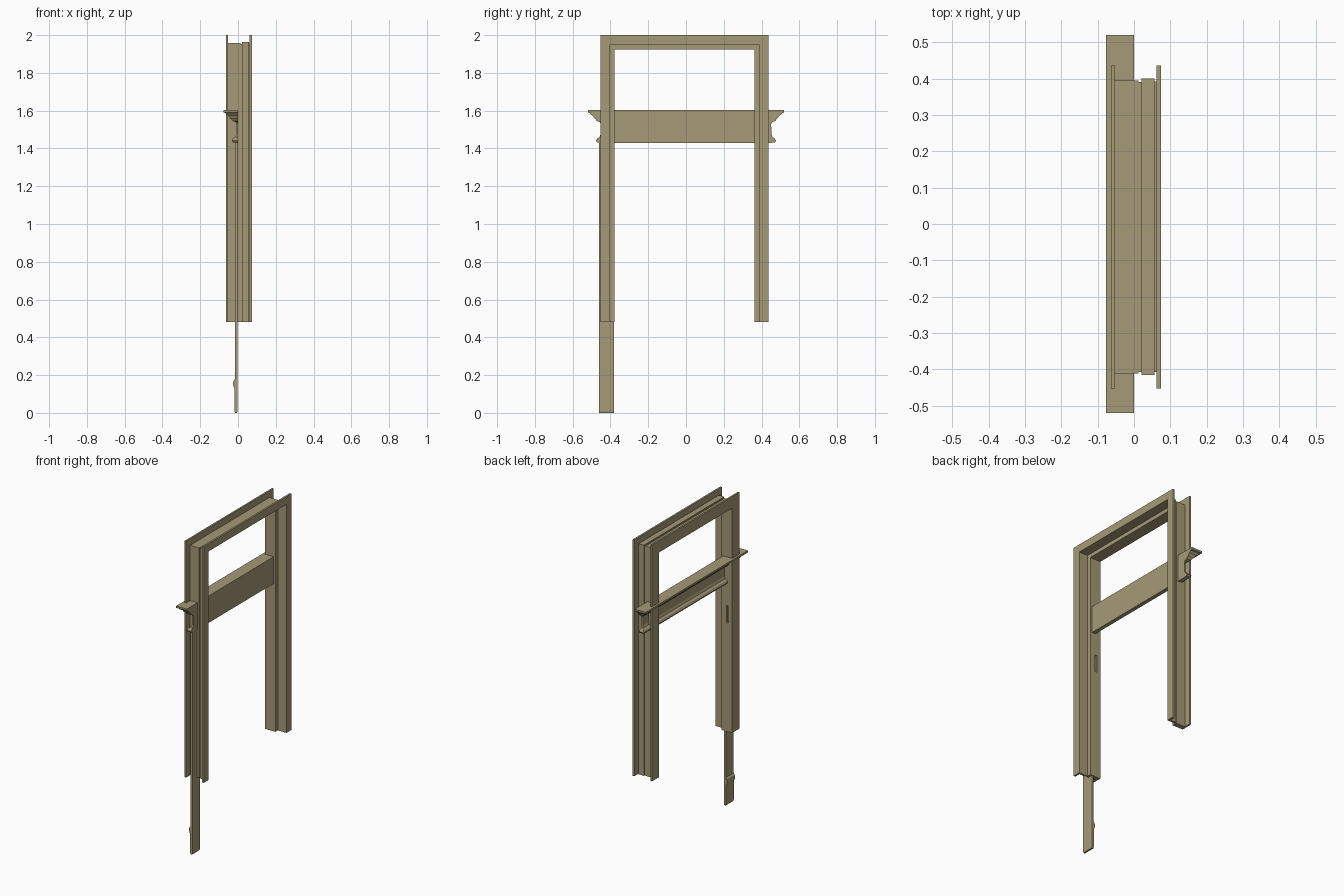
import bpy
import bmesh

cube = bpy.data.objects.get("Cube")
if cube:
    bpy.data.objects.remove(cube, do_unlink=True)

paint = bpy.data.materials.new("tan_paint")
paint.use_nodes = True
tan = (0.38, 0.32, 0.18, 1)
paint.diffuse_color = tan
paint.node_tree.nodes["Principled BSDF"].inputs["Base Color"].default_value = tan


def loft(name, rings):
    """Join closed rings of equal length into a capped solid."""
    bm = bmesh.new()
    loops = [[bm.verts.new(p) for p in ring] for ring in rings]
    n = len(loops[0])
    for a, b in zip(loops, loops[1:]):
        for i in range(n):
            j = (i + 1) % n
            bm.faces.new((a[i], a[j], b[j], b[i]))
    bm.faces.new(loops[0])
    bm.faces.new(loops[-1])
    bmesh.ops.recalc_face_normals(bm, faces=bm.faces)
    mesh = bpy.data.meshes.new(name)
    bm.to_mesh(mesh)
    bm.free()
    mesh.materials.append(paint)
    obj = bpy.data.objects.new(name, mesh)
    bpy.context.collection.objects.link(obj)
    return obj


# Door frame: jamb, stop and both casings swept as one mitred section
# (depth x, inset from the outer edge)
section = [(-.063, 0), (-.052, 0), (-.052, .042), (.012, .042),
           (.012, .046), (.02, .046), (.02, .037), (.057, .037),
           (.057, .045), (.062, .045), (.062, 0), (.074, 0),
           (.074, .05), (.012, .05), (.012, .075), (-.063, .075)]
centre, half, foot, top = -.008, .445, .48, 2.0
rings = []
for side, upper in ((-1, False), (-1, True), (1, True), (1, False)):
    rings.append([(x, centre + side * (half - o), top - o if upper else foot)
                  for x, o in section])
frame = loft("door_frame", rings)


def box_ring(x0, x1, y0, y1, z):
    return [(x0, y0, z), (x1, y0, z), (x1, y1, z), (x0, y1, z)]


# Latch slot recessed into the stop of one jamb
inner = centre - half + .075
cutter = loft("latch_slot_cutter",
              [box_ring(-.038, -.022, inner - .01, inner + .01, z)
               for z in (1.18, 1.29)])
cutter.hide_render = True
cutter.hide_viewport = True
cut = frame.modifiers.new("latch_slot", "BOOLEAN")
cut.operation = "DIFFERENCE"
cut.solver = "EXACT"
cut.object = cutter

# Cross moulding with returned ends (projection, height)
profile = [(.008, 1.43), (.029, 1.433), (.033, 1.442), (.027, 1.453),
           (.015, 1.46), (.009, 1.475), (.008, 1.53), (.013, 1.54),
           (.03, 1.546), (.036, 1.555), (.045, 1.562), (.05, 1.572),
           (.061, 1.579), (.066, 1.587), (.076, 1.59), (.077, 1.603)]
loft("cross_moulding",
     [box_ring(-d, 0, -.443 - d, .443 + d, z) for d, z in profile])

# Side board with a rounded ledge near its foot
board = [(-.005, 0), (-.016, 0), (-.018, .01), (-.018, .13), (-.024, .14),
         (-.027, .155), (-.024, .17), (-.016, .18), (-.016, 1.44),
         (-.003, 1.44), (-.003, .01)]
loft("side_board", [[(x, y, z) for x, z in board] for y in (-.46, -.382)])
